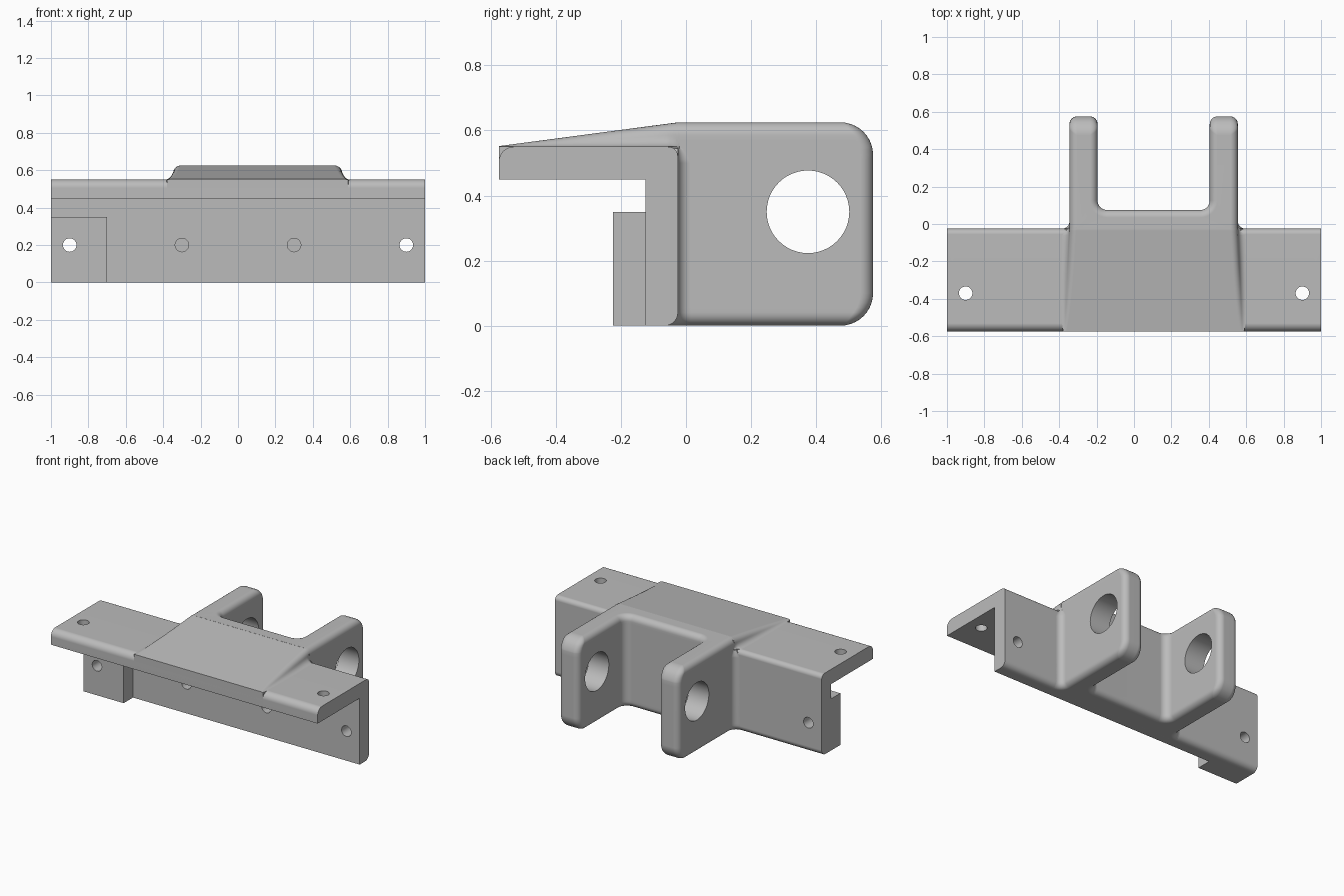
import bpy, bmesh, math
from mathutils import Vector, Matrix

cube = bpy.data.objects.get("Cube")
if cube:
    bpy.data.objects.remove(cube)

GREY = (0.5, 0.5, 0.5, 1)
metal = bpy.data.materials.new("plain grey")
metal.use_nodes = True
metal.diffuse_color = GREY
metal.node_tree.nodes["Principled BSDF"].inputs["Base Color"].default_value = GREY


def fillet(corners, n=8):
    """Round the right-angled corners (x, y, radius) of a closed outline."""
    out = []
    for i, (x, y, r) in enumerate(corners):
        p = Vector((x, y))
        if r == 0:
            out.append(p)
            continue
        a = (Vector(corners[i - 1][:2]) - p).normalized()
        b = (Vector(corners[(i + 1) % len(corners)][:2]) - p).normalized()
        for k in range(n + 1):
            t = math.pi / 2 * k / n
            out.append(p + r * (a + b - b * math.cos(t) - a * math.sin(t)))
    return out


def loft(name, rings):
    """Skin closed rings of equal length and cap both ends."""
    bm = bmesh.new()
    rows = [[bm.verts.new(p) for p in ring] for ring in rings]
    n = len(rows[0])
    for a, b in zip(rows, rows[1:]):
        for i in range(n):
            j = (i + 1) % n
            bm.faces.new((a[i], a[j], b[j], b[i]))
    bm.faces.new(rows[0])
    bm.faces.new(rows[-1])
    bmesh.ops.recalc_face_normals(bm, faces=bm.faces)
    mesh = bpy.data.meshes.new(name)
    bm.to_mesh(mesh)
    bm.free()
    ob = bpy.data.objects.new(name, mesh)
    mesh.materials.append(metal)
    bpy.context.collection.objects.link(ob)
    return ob


def drill(centre, axis, radius, depth):
    """Cylinder cutter along an axis."""
    bm = bmesh.new()
    turn = Vector((0, 0, 1)).rotation_difference(Vector(axis)).to_matrix().to_4x4()
    bmesh.ops.create_cone(bm, cap_ends=True, segments=48, radius1=radius, radius2=radius,
                          depth=depth, matrix=Matrix.Translation(centre) @ turn)
    mesh = bpy.data.meshes.new("drill")
    bm.to_mesh(mesh)
    bm.free()
    mesh.materials.append(metal)
    ob = bpy.data.objects.new("drill", mesh)
    ob.hide_render = True
    bpy.context.collection.objects.link(ob)
    return ob


def finish(ob, cutters=()):
    """Cut the holes, then shade."""
    bpy.ops.object.select_all(action='DESELECT')
    bpy.context.view_layer.objects.active = ob
    ob.select_set(True)
    for c in cutters:
        m = ob.modifiers.new("hole", 'BOOLEAN')
        m.operation, m.solver, m.object = 'DIFFERENCE', 'EXACT', c
        bpy.ops.object.modifier_apply(modifier=m.name)
    bpy.ops.object.shade_smooth_by_angle(angle=math.radians(30))
    m = ob.modifiers.new("even shading", 'WEIGHTED_NORMAL')
    m.keep_sharp = True


# L-shaped angle bar
FRONT, WALL, BACK = -0.575, -0.125, -0.025
SHELF, DECK, TOP = 0.45, 0.55, 0.625
outline = fillet([(FRONT, SHELF, 0), (FRONT, DECK, 0.045), (BACK, DECK, 0.03),
                  (BACK, 0, 0.04), (WALL, 0, 0), (WALL, SHELF, 0)])
angle_bar = loft("angle_bar", [[(x, p.x, p.y) for p in outline] for x in (-1, 1)])

# Spacer block on one end of the wall
block = [(-0.225, 0), (WALL, 0), (WALL, 0.35), (-0.225, 0.35)]
spacer_block = loft("spacer_block", [[(x, y, z) for y, z in block] for x in (-1, -0.7)])

# Fork: plan outlines stacked in z, with rounded rims and rounded arm ends
MID, RIM, ARM_R = 0.105, 0.04, 0.1


def arc_inset(t, r):
    return r - math.sqrt(max(0, r * r - max(0, r - t) ** 2))


def fork_plan(z):
    t = min(z, TOP - z)
    d = arc_inset(t, RIM)
    end = 0.575 - arc_inset(t, ARM_R)
    low = z < TOP / 2
    above = z > 0.545
    wall_y = BACK - (d if low else 0)
    start = -0.03 if above else -0.1
    flare = 0.04 * min(1, max(0, (DECK - z) / 0.05)) ** 0.5
    root = 0.001 if above else flare + d
    tip = max(RIM - d, 0.001)
    outer, inner = 0.45 - d, 0.30 + d
    half = [(inner, 0.075 - d, 0.05 + d), (inner, end, tip), (outer, end, tip),
            (outer, wall_y, root), (outer + root + 0.001, wall_y, 0),
            (outer + root + 0.001, start, 0)]
    full = half + [(-u, y, r) for u, y, r in reversed(half)]
    return [(MID + p.x, p.y, z) for p in fillet(full)]


steps = [RIM * (1 - math.cos(math.radians(a))) for a in range(0, 91, 15)]
steps += [0.055, 0.07, 0.085, 0.1]
levels = sorted(steps + [TOP - s for s in steps] + [0.5, 0.512, 0.544, 0.546])
fork = loft("fork", [fork_plan(z) for z in levels])

# Sloping ramp on the deck, blended into it with an S-shaped side
R = (TOP - DECK) / 2


def ramp_section(y):
    f = min(1, (y - FRONT) / (BACK - FRONT))
    h = 0.002 + (TOP - DECK - 0.002) * f
    fade = min(1, max(0, (-0.02 - y) / 0.04))
    a = math.acos(max(0, 1 - h / (2 * R)))
    c = 0.45 + 0.025 * (1 - f)
    turn = [a * k / 6 for k in range(7)]
    half = [(c - R * math.sin(a) + R * math.sin(t), h - R + R * math.cos(t)) for t in turn]
    half += [(c + fade * R * (math.sin(a) - math.sin(t)), R - R * math.cos(t))
             for t in reversed(turn[:-1])]
    half.append((half[-1][0], -0.08))
    full = half + [(-u, z) for u, z in reversed(half)]
    return [(MID + u, y, DECK + z) for u, z in full]


ys = [FRONT, -0.56, -0.53, -0.48, -0.4, -0.3, -0.2, -0.1, -0.06, -0.05, -0.04, -0.03, -0.02]
ramp = loft("ramp", [ramp_section(y) for y in ys])

# Holes: two in the deck, two through the wall, two blind, one through both arms
deck_holes = [drill((s * 0.9, -0.37, 0.5), (0, 0, 1), 0.036, 0.2) for s in (-1, 1)]
wall_holes = [drill((s * 0.9, -0.1, 0.2), (0, 1, 0), 0.036, 0.4) for s in (-1, 1)]
blind_holes = [drill((s * 0.3, -0.1, 0.2), (0, 1, 0), 0.036, 0.2) for s in (-1, 1)]
pin_hole = drill((MID, 0.375, 0.35), (1, 0, 0), 0.127, 1.2)

finish(angle_bar, deck_holes + wall_holes + blind_holes)
finish(spacer_block, wall_holes[:1])
finish(fork, blind_holes + [pin_hole])
finish(ramp)
for c in deck_holes + wall_holes + blind_holes + [pin_hole]:
    bpy.data.objects.remove(c)
